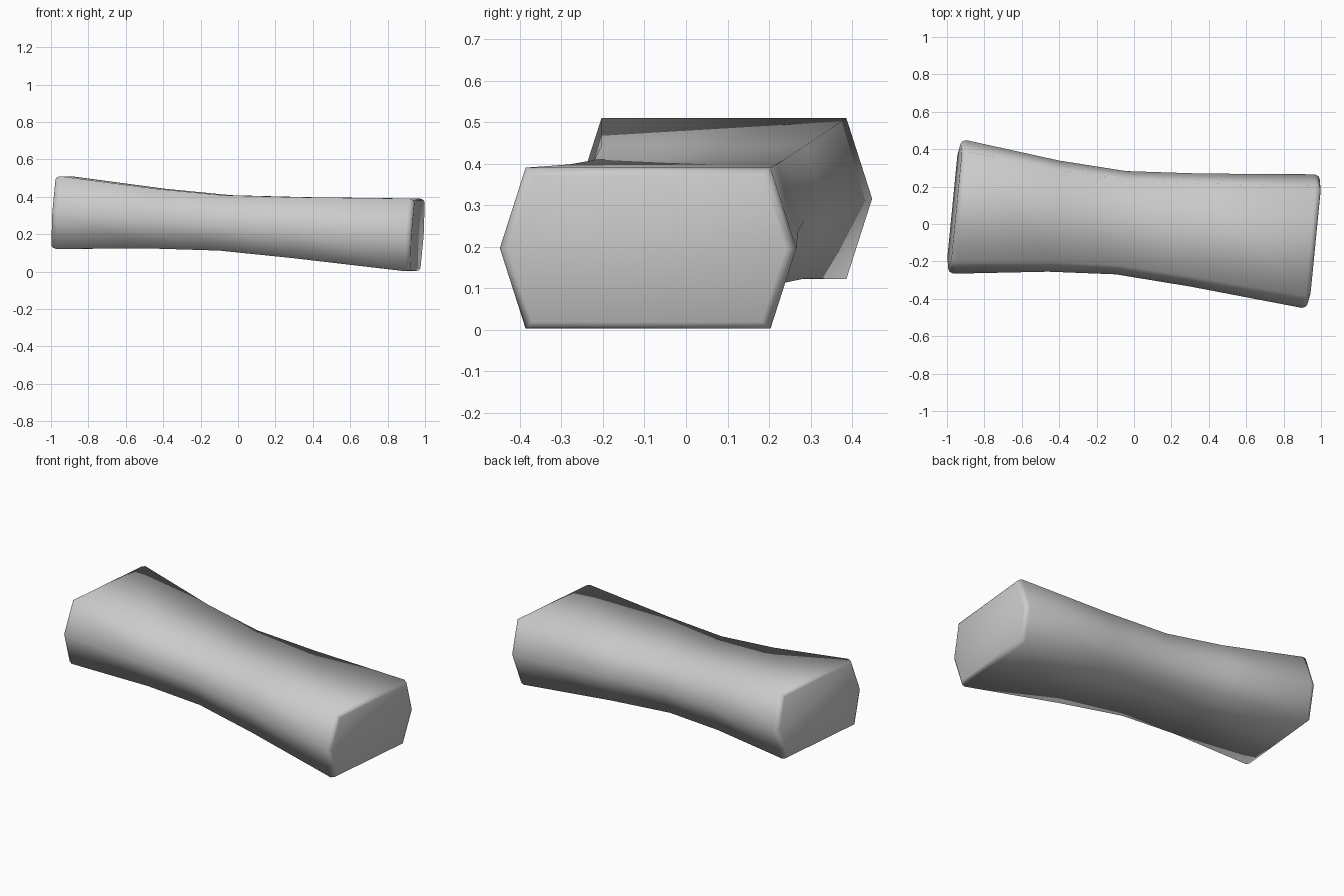
import bpy
import bmesh
from mathutils import Matrix, Vector

cube = bpy.data.objects.get("Cube")
if cube:
    bpy.data.objects.remove(cube, do_unlink=True)

# Plain grey material
grey = bpy.data.materials.new("plain grey")
grey.use_nodes = True
colour = (0.6, 0.6, 0.6, 1)
grey.diffuse_color = colour
grey.node_tree.nodes["Principled BSDF"].inputs["Base Color"].default_value = colour

# Hexagonal cross-section, as fractions of half width and half height
HEXAGON = [(-1, 0), (-0.826, -1), (0.826, -1), (1, 0), (0.826, 1), (-0.826, 1)]

# Sections along the axis: position, half width, half height
SECTIONS = [
    (-0.96, 0.335, 0.176), (-0.952, 0.349, 0.188), (-0.932, 0.357, 0.194),
    (-0.43, 0.297, 0.160), (-0.07, 0.276, 0.148), (0.33, 0.302, 0.163),
    (0.932, 0.357, 0.194), (0.952, 0.349, 0.188), (0.96, 0.335, 0.176),
]

# Flared bar lofted through the sections, with rounded rims
bm = bmesh.new()
rings = [[bm.verts.new((x, w * u, h * v)) for u, v in HEXAGON]
         for x, w, h in SECTIONS]
for a, b in zip(rings, rings[1:]):
    for i in range(len(HEXAGON)):
        j = (i + 1) % len(HEXAGON)
        bm.faces.new((a[i], a[j], b[j], b[i]))
bm.faces.new(rings[0])
bm.faces.new(rings[-1])
bmesh.ops.recalc_face_normals(bm, faces=bm.faces[:])

# Tilt the axis towards the front and down
axes = Matrix((Vector((1, -0.098, -0.064)), Vector((0.098, 1, 0)),
               Vector((0.064, 0, 1)))).transposed().to_4x4()
bm.transform(Matrix.Translation((0, 0, 0.256)) @ axes)
for face in bm.faces:
    face.smooth = True

mesh = bpy.data.meshes.new("flared_bar")
bm.to_mesh(mesh)
bm.free()
mesh.materials.append(grey)
bar = bpy.data.objects.new("flared_bar", mesh)
bpy.context.collection.objects.link(bar)
